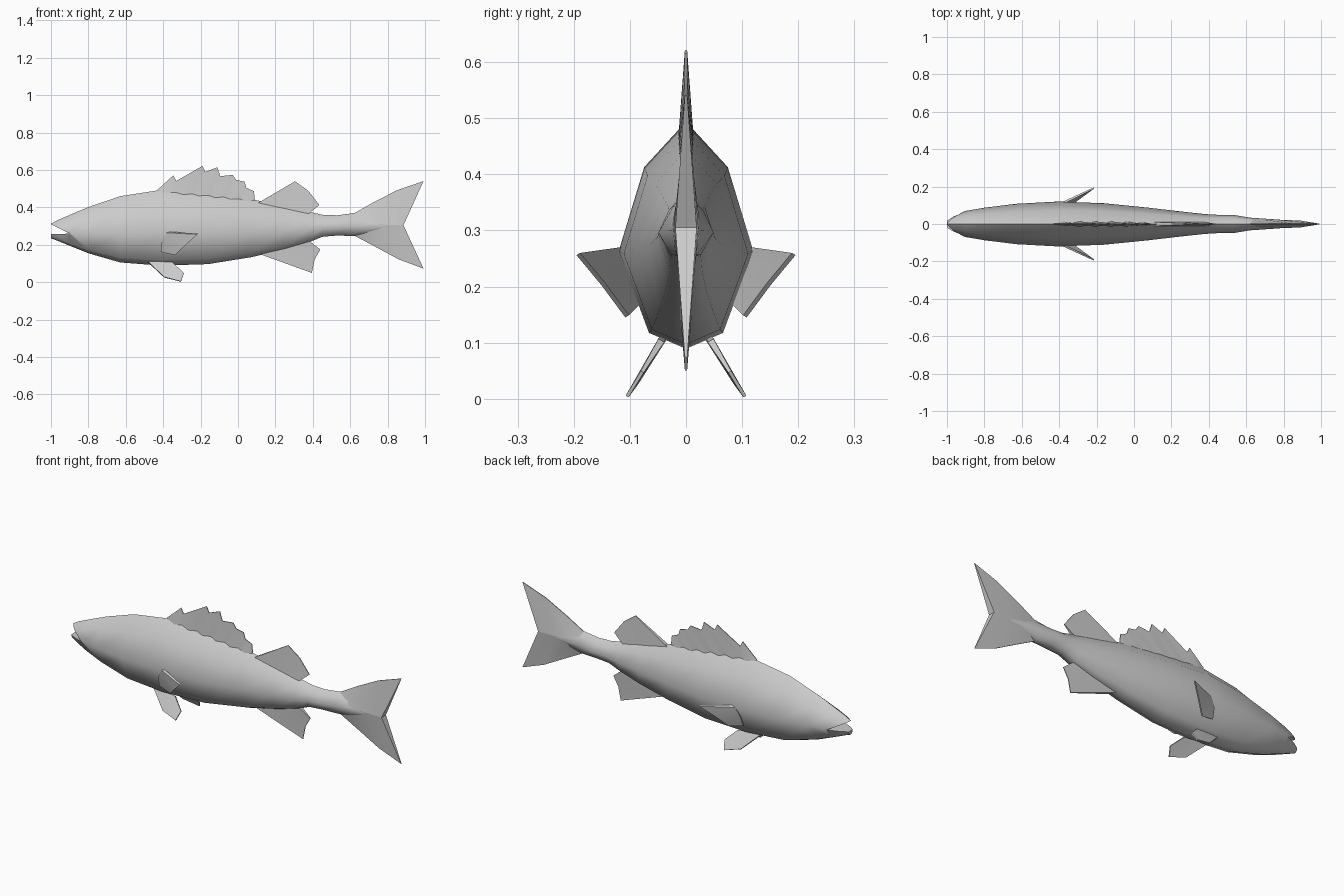
import bpy, bmesh, math
from mathutils import Vector

if "Cube" in bpy.data.objects:
    bpy.data.objects.remove(bpy.data.objects["Cube"], do_unlink=True)

grey = bpy.data.materials.new("fish_grey")
grey.use_nodes = True
grey.diffuse_color = (0.6, 0.6, 0.6, 1)
grey.node_tree.nodes["Principled BSDF"].inputs["Base Color"].default_value = (0.6, 0.6, 0.6, 1)


def make_object(name, bm, angle):
    bmesh.ops.recalc_face_normals(bm, faces=bm.faces)
    mesh = bpy.data.meshes.new(name)
    bm.to_mesh(mesh)
    bm.free()
    mesh.materials.append(grey)
    ob = bpy.data.objects.new(name, mesh)
    bpy.context.collection.objects.link(ob)
    bpy.ops.object.select_all(action='DESELECT')
    bpy.context.view_layer.objects.active = ob
    ob.select_set(True)
    if angle:
        bpy.ops.object.shade_smooth_by_angle(angle=math.radians(angle))
    return ob


def loft(rings):
    """Bridge closed rings of points and cap both ends."""
    bm = bmesh.new()
    rows = [[bm.verts.new(p) for p in ring] for ring in rings]
    n = len(rows[0])
    for a, b in zip(rows, rows[1:]):
        for i in range(n):
            j = (i + 1) % n
            bm.faces.new((a[i], a[j], b[j], b[i]))
    bm.faces.new(rows[0])
    bm.faces.new(rows[-1])
    return bm


def fin(name, root, edge, root_half, edge_half, normal=(0, 1, 0), angle=30):
    """Thin solid sheet between a root line and an outer edge line."""
    n = Vector(normal).normalized()
    rings = []
    for i, (r, e) in enumerate(zip(root, edge)):
        r, e = Vector(r), Vector(e)
        h = root_half[i] if isinstance(root_half, list) else root_half
        rings.append([r + n * h, e + n * edge_half, e - n * edge_half, r - n * h])
    return make_object(name, loft(rings), angle)


def flat(points):
    return [(x, 0, z) for x, z in points]


# Body: stations of x, top, bottom, half width
stations = [
    (-1.0, 0.312, 0.235, 0.022), (-0.965, 0.332, 0.222, 0.046),
    (-0.9, 0.36, 0.195, 0.07), (-0.8, 0.402, 0.155, 0.087),
    (-0.63, 0.46, 0.106, 0.108), (-0.41, 0.494, 0.089, 0.12),
    (-0.16, 0.472, 0.097, 0.111), (0.07, 0.445, 0.134, 0.088),
    (0.25, 0.406, 0.175, 0.067), (0.38, 0.377, 0.214, 0.053),
    (0.45, 0.361, 0.243, 0.049), (0.53, 0.358, 0.25, 0.049),
    (0.62, 0.37, 0.247, 0.034), (0.78, 0.335, 0.275, 0.023),
]
half_section = [(0, 1), (0.62, 0.8), (1, 0.43), (0.55, 0.07), (0, 0)]
section = half_section + [(-y, z) for y, z in half_section[-2:0:-1]]
body = make_object("body", loft([
    [(x, y * w, low + z * (top - low)) for y, z in section]
    for x, top, low, w in stations]), 0)

# Mouth: wedge cut into the snout
wedge = [(-0.9, 0.26), (-1.1, 0.36), (-1.1, 0.254)]
cutter = make_object("mouth_cutter", loft(
    [[(x, y, z) for x, z in wedge] for y in (-0.2, 0.2)]), 0)
cutter.hide_render = True
cut = body.modifiers.new("mouth", 'BOOLEAN')
cut.operation = 'DIFFERENCE'
cut.solver = 'EXACT'
cut.object = cutter
bpy.ops.object.select_all(action='DESELECT')
bpy.context.view_layer.objects.active = body
body.select_set(True)
bpy.ops.object.modifier_apply(modifier=cut.name)
bpy.data.objects.remove(cutter, do_unlink=True)
bpy.ops.object.shade_smooth_by_angle(angle=math.radians(60))

# Spiny dorsal fin: spines are thick, webbing between them is thin
spines = [(-0.43, 0.495), (-0.345, 0.572), (-0.33, 0.542), (-0.19, 0.622),
          (-0.175, 0.59), (-0.11, 0.615), (-0.095, 0.567), (-0.028, 0.574),
          (-0.01, 0.547), (0.035, 0.538), (0.045, 0.505), (0.085, 0.487),
          (0.09, 0.44)]
base = []
for i in range(len(spines)):
    t = i / (len(spines) - 1)
    base.append((-0.42 + 0.5 * t, 0.475 - 0.055 * t))
fin("spiny_dorsal_fin", flat(base), flat(spines),
    [0.014 if i % 2 else 0.007 for i in range(len(spines))], 0.002, angle=60)

# Soft dorsal and anal fins
fin("soft_dorsal_fin", flat([(0.1, 0.42), (0.24, 0.39), (0.37, 0.36)]),
    flat([(0.305, 0.54), (0.375, 0.49), (0.435, 0.413)]), 0.011, 0.002)
fin("anal_fin", flat([(0.09, 0.16), (0.22, 0.19), (0.37, 0.23)]),
    flat([(0.395, 0.05), (0.41, 0.122), (0.44, 0.175)]), 0.011, 0.002)

# Tail fin: two lobes tapering away from a thick middle line
middle = flat([(0.6, 0.31), (0.68, 0.31), (0.77, 0.308), (0.885, 0.305)])
middle_half = [0.028, 0.025, 0.022, 0.019]
fin("upper_tail_lobe", middle,
    flat([(0.62, 0.368), (0.72, 0.425), (0.85, 0.492), (0.992, 0.541)]),
    middle_half, 0.002)
fin("lower_tail_lobe", middle,
    flat([(0.62, 0.25), (0.73, 0.192), (0.86, 0.122), (0.992, 0.073)]),
    middle_half, 0.002)

# Paired fins on both sides
for side, s in (("left", 1), ("right", -1)):
    def mirrored(points):
        return [(x, s * y, z) for x, y, z in points]

    fin(side + "_pectoral_fin",
        mirrored([(-0.38, 0.113, 0.268), (-0.405, 0.106, 0.22), (-0.41, 0.088, 0.165)]),
        mirrored([(-0.215, 0.192, 0.258), (-0.275, 0.148, 0.205), (-0.335, 0.105, 0.147)]),
        0.007, 0.004, normal=(-0.4, s, -0.6))
    fin(side + "_pelvic_fin",
        mirrored([(-0.48, 0.04, 0.108), (-0.42, 0.042, 0.108), (-0.35, 0.044, 0.104)]),
        mirrored([(-0.395, 0.088, 0.027), (-0.305, 0.105, 0.004), (-0.29, 0.078, 0.048)]),
        0.006, 0.003, normal=(0, s, 0.6))
